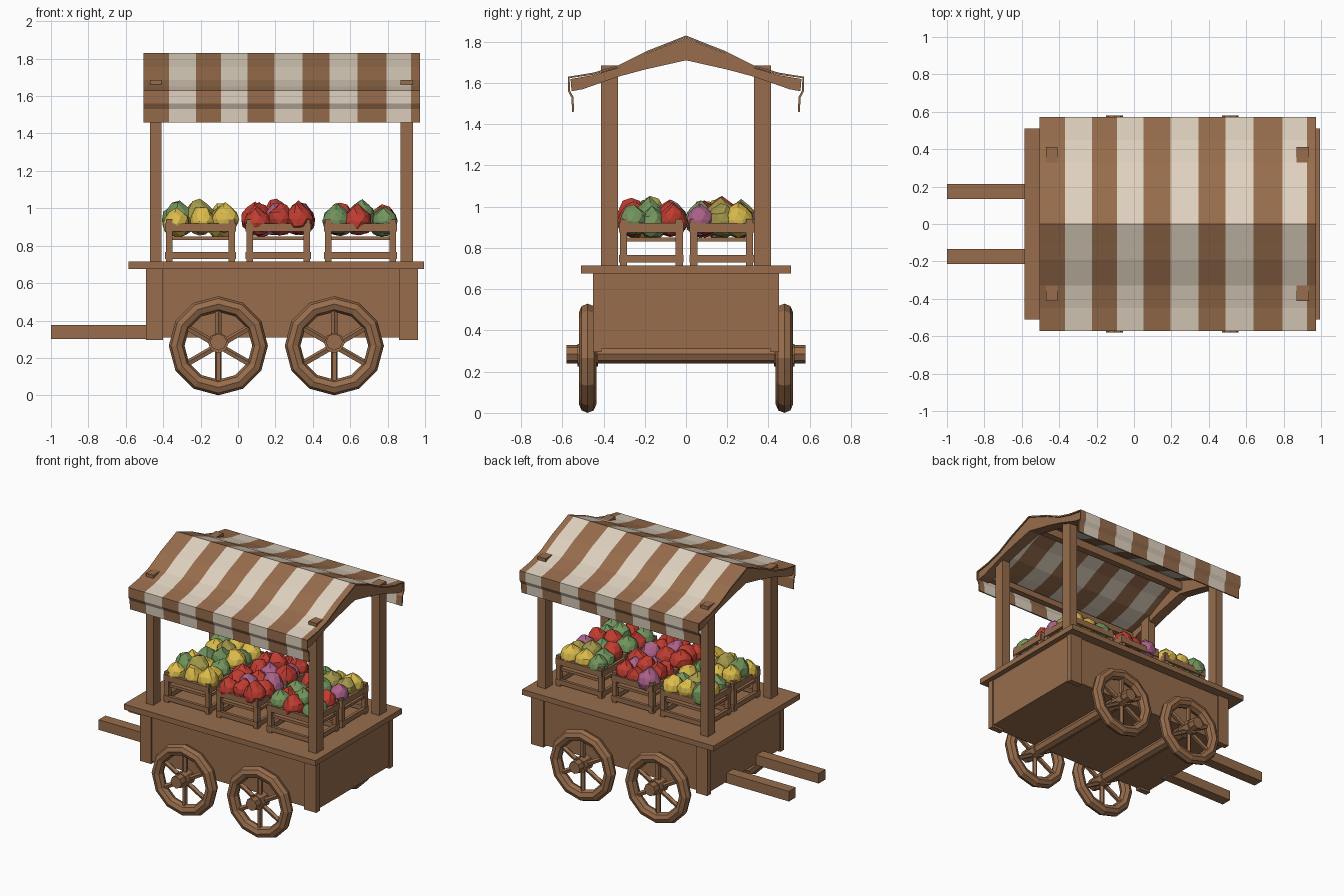
import bpy, bmesh, math, random
from mathutils import Matrix, Vector

if "Cube" in bpy.data.objects:
    bpy.data.objects.remove(bpy.data.objects["Cube"])

random.seed(7)


def material(name, rgb):
    m = bpy.data.materials.new(name)
    m.diffuse_color = (*rgb, 1)
    m.use_nodes = True
    m.node_tree.nodes["Principled BSDF"].inputs["Base Color"].default_value = m.diffuse_color
    return m


WOOD = material("brown wood", (0.31, 0.152, 0.072))
CREAM = material("cream cloth", (0.74, 0.64, 0.52))
RED = material("red fruit", (0.52, 0.045, 0.03))
GREEN = material("green fruit", (0.17, 0.30, 0.11))
YELLOW = material("yellow fruit", (0.70, 0.50, 0.07))
PINK = material("pink fruit", (0.40, 0.12, 0.25))
OLIVE = material("olive fruit", (0.36, 0.31, 0.07))


def finish(name, bm, mats):
    bmesh.ops.recalc_face_normals(bm, faces=bm.faces)
    me = bpy.data.meshes.new(name)
    bm.to_mesh(me)
    bm.free()
    for m in mats:
        me.materials.append(m)
    ob = bpy.data.objects.new(name, me)
    bpy.context.collection.objects.link(ob)
    return ob


def add_box(bm, x, y, z):
    c = [(a + b) / 2 for a, b in (x, y, z)]
    s = [b - a for a, b in (x, y, z)]
    mat = Matrix.Translation(c) @ Matrix.Diagonal((*s, 1))
    bmesh.ops.create_cube(bm, size=1, matrix=mat)


def boxes(name, items):
    bm = bmesh.new()
    for it in items:
        add_box(bm, *it)
    return finish(name, bm, [WOOD])


def both(a, b):
    return ((a, b), (-b, -a))


# Cart body, table top, corner boards, posts, handles
boxes("cart_body", [((-0.485, 0.955), (-0.44, 0.44), (0.31, 0.69))])
boxes("table_top", [((-0.585, 0.995), (-0.51, 0.51), (0.675, 0.715))])
boxes("corner_boards", [(x, y, (0.295, 0.68))
                        for x in ((-0.492, -0.40), (0.86, 0.962)) for y in both(0.41, 0.452)])
boxes("canopy_posts", [(x, y, (0.70, 1.685))
                       for x in ((-0.47, -0.41), (0.87, 0.935)) for y in both(0.33, 0.412)])
boxes("handles", [((-1.0, -0.44), y, (0.30, 0.375)) for y in both(0.135, 0.215)])


# Wheels and axles
def add_rod(bm, p, q, r, sides):
    p, q = Vector(p), Vector(q)
    d = q - p
    mat = Matrix.Translation((p + q) / 2) @ d.to_track_quat('Z', 'Y').to_matrix().to_4x4()
    bmesh.ops.create_cone(bm, cap_ends=True, segments=sides, radius1=r, radius2=r,
                          depth=d.length, matrix=mat)


def add_rim(bm, cx, cy, cz, major, minor, width, n=12, k=8):
    rings = []
    for i in range(n):
        a = 2 * math.pi * i / n
        ring = []
        for j in range(k):
            b = 2 * math.pi * j / k
            r = major + minor * math.cos(b)
            ring.append(bm.verts.new((cx + r * math.cos(a), cy + width * math.sin(b),
                                      cz + r * math.sin(a))))
        rings.append(ring)
    for i in range(n):
        A, B = rings[i], rings[(i + 1) % n]
        for j in range(k):
            bm.faces.new((A[j], A[(j + 1) % k], B[(j + 1) % k], B[j]))


for label, cx in (("rear", -0.105), ("lead", 0.515)):
    bm = bmesh.new()
    add_rod(bm, (cx, -0.58, 0.285), (cx, 0.58, 0.285), 0.045, 8)
    finish(label + "_axle", bm, [WOOD])
    for side, cy in (("front", -0.477), ("back", 0.477)):
        bm = bmesh.new()
        cz = 0.265
        add_rim(bm, cx, cy, cz, 0.223, 0.042, 0.042)
        add_rod(bm, (cx, cy - 0.05, cz + 0.015), (cx, cy + 0.05, cz + 0.015), 0.055, 8)
        for i in range(6):
            a = math.pi / 6 + i * math.pi / 3
            add_rod(bm, (cx, cy, cz), (cx + 0.2 * math.cos(a), cy, cz + 0.2 * math.sin(a)),
                    0.018, 5)
        finish(f"{label}_{side}_wheel", bm, [WOOD])

# Striped cloth canopy: profile from ridge to hanging valance, coloured by stripe
half = [(0.10, 1.79), (0.19, 1.755), (0.33, 1.685), (0.45, 1.65), (0.572, 1.63),
        (0.572, 1.56), (0.556, 1.53), (0.552, 1.46)]
profile = [(-y, z) for y, z in reversed(half)] + [(0, 1.83)] + half
stripes = [-0.505, -0.37, -0.225, -0.09, 0.05, 0.195, 0.345, 0.49, 0.64, 0.795, 0.925, 0.972]
bm = bmesh.new()
grid = [[bm.verts.new((x, y, z)) for y, z in profile] for x in stripes]
for i in range(len(stripes) - 1):
    for j in range(len(profile) - 1):
        f = bm.faces.new((grid[i][j], grid[i + 1][j], grid[i + 1][j + 1], grid[i][j + 1]))
        f.material_index = i % 2
cloth = finish("striped_canopy", bm, [WOOD, CREAM])
if cloth.data.polygons[len(half)].normal.z < 0:
    cloth.data.flip_normals()
sol = cloth.modifiers.new("thickness", 'SOLIDIFY')
sol.thickness = 0.01
sol.offset = -1

# Arched rafters at both ends, with ridge and eave beams
upper = [(0, 1.818), (0.19, 1.743), (0.33, 1.673), (0.45, 1.638), (0.56, 1.619)]
lower = [(0.555, 1.56), (0.50, 1.57), (0.33, 1.63), (0.2, 1.665), (0, 1.71)]
for name, x0, x1 in (("left_rafter", -0.495, -0.42), ("right_rafter", 0.88, 0.965)):
    bm = bmesh.new()
    for s in (-1, 1):
        cols = [[bm.verts.new((x, s * y, z)) for (y, z) in pair for x in (x0, x1)]
                for pair in zip(upper, reversed(lower))]
        for a, b in zip(cols, cols[1:]):
            for p, q in ((0, 1), (1, 3), (3, 2), (2, 0)):
                bm.faces.new((a[p], a[q], b[q], b[p]))
        e = cols[-1]
        bm.faces.new((e[0], e[1], e[3], e[2]))
    bmesh.ops.remove_doubles(bm, verts=bm.verts, dist=0.0001)
    finish(name, bm, [WOOD])
boxes("canopy_beams", [((-0.45, 0.92), (-0.025, 0.025), (1.735, 1.795))] +
      [((-0.49, 0.96), y, (1.57, 1.615)) for y in both(0.51, 0.555)])


# Slatted crates, each filled with faceted fruit
def crate(name, x0, x1, y0, y1):
    t = 0.022
    items = [((x, x + 0.035), (y, y + 0.035), (0.715, 0.94))
             for x in (x0, x1 - 0.035) for y in (y0, y1 - 0.035)]
    for z in ((0.73, 0.765), (0.875, 0.92)):
        items += [((x0, x1), (y, y + t), z) for y in (y0 - 0.004, y1 - t + 0.004)]
        items += [((x, x + t), (y0, y1), z) for x in (x0 - 0.004, x1 - t + 0.004)]
    items.append(((x0 + 0.01, x1 - 0.01), (y0 + 0.01, y1 - 0.01), (0.83, 0.85)))
    boxes(name, items)


LETTERS = "RGYPO"


def fruit_pile(name, x0, x1, y0, y1, layout):
    bm = bmesh.new()
    for n, letter in enumerate(layout):
        i, j = divmod(n, 3)
        r = random.uniform(0.068, 0.082)
        cx = x0 + (x1 - x0) * (0.18 + 0.32 * i) + random.uniform(-0.015, 0.015)
        cy = y0 + (y1 - y0) * (0.2 + 0.3 * j) + random.uniform(-0.012, 0.012)
        cz = random.uniform(0.915, 0.945) + (0.03 if i == j == 1 else 0)
        rot = Matrix.Rotation(random.uniform(0, 6), 4, 'Z')
        old = set(bm.faces)
        vs = bmesh.ops.create_icosphere(bm, subdivisions=2, radius=r)["verts"]
        for v in vs:
            v.co *= random.uniform(0.92, 1.06)
            if v.co.z > 0.88 * r:
                v.co.z *= 1.2  # pointed top
        bmesh.ops.transform(bm, matrix=Matrix.Translation((cx, cy, cz)) @ rot, verts=vs)
        for f in set(bm.faces) - old:
            f.material_index = LETTERS.index(letter)
    finish(name, bm, [RED, GREEN, YELLOW, PINK, OLIVE])


columns = {"left": (-0.385, -0.015), "middle": (0.045, 0.385), "right": (0.465, 0.845)}
rows = {"front": (-0.32, -0.015), "back": (0.02, 0.325)}
# Fruit kinds per crate: left to right columns, each listed front to back
fills = {
    "front_left": "YGYYOYYYG",
    "front_middle": "RRRRPRRRP",
    "front_right": "GRGRGRGGR",
    "back_left": "GYGGOYYGY",
    "back_middle": "RRPPRRRPR",
    "back_right": "RGGGOYPOY",
}
for rn, ys in rows.items():
    for cn, xs in columns.items():
        key = f"{rn}_{cn}"
        crate(key + "_crate", *xs, *ys)
        fruit_pile(key + "_fruit", *xs, *ys, fills[key])
